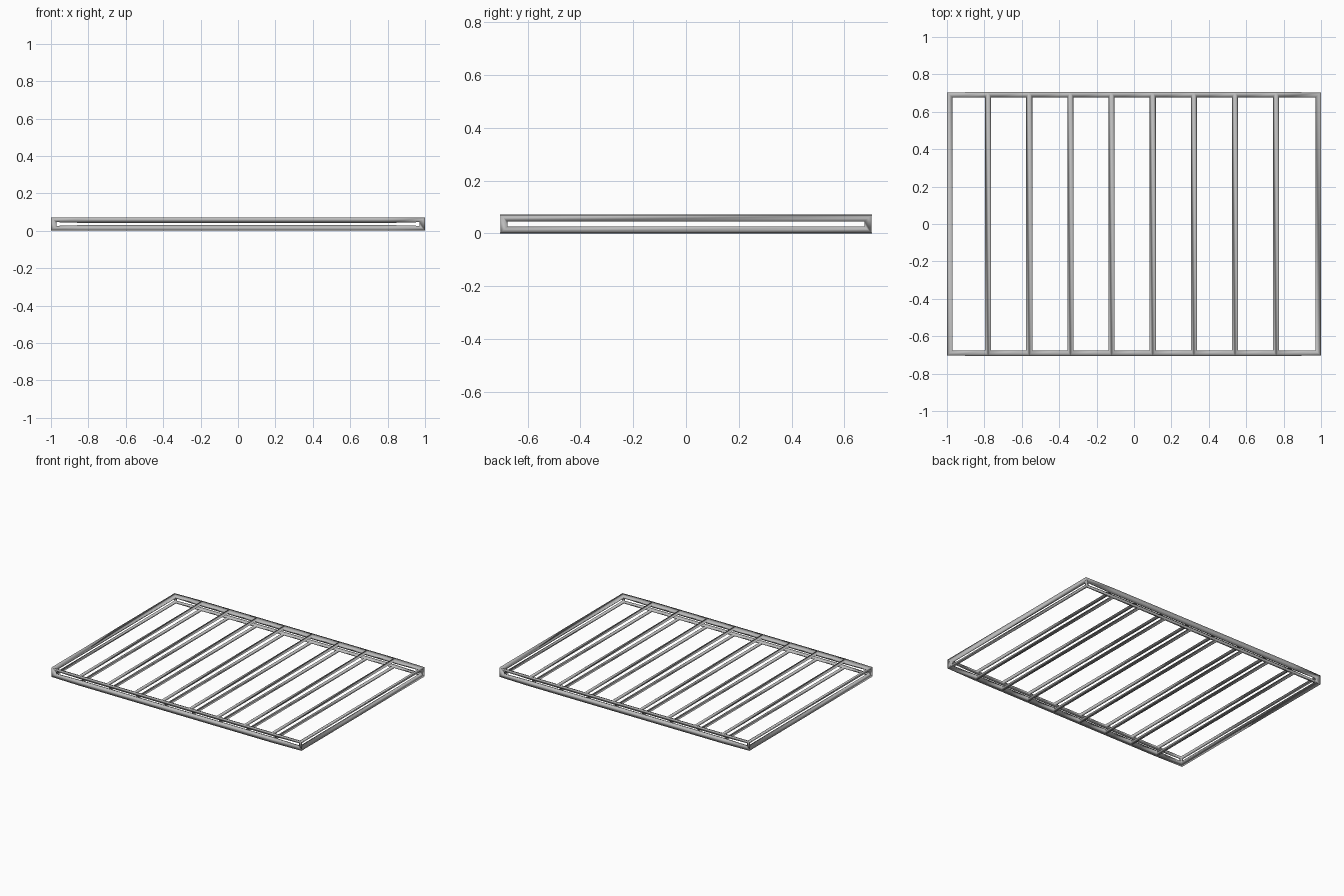
import bpy, bmesh
from mathutils import Vector

if "Cube" in bpy.data.objects:
    bpy.data.objects.remove(bpy.data.objects["Cube"])

T = 0.037                       # bar thickness
SX, SY = 1.25, 1.1              # bars are a little wider than they are tall
HX, HY = 0.9866, 0.6915         # bar centre lines
Z0, Z1 = 0.0131, 0.0589
RIBS = [-0.78 + 0.22 * i for i in range(8)]

steel = bpy.data.materials.new("steel grey")
steel.diffuse_color = (0.5, 0.5, 0.5, 1)
steel.use_nodes = True
steel.node_tree.nodes["Principled BSDF"].inputs["Base Color"].default_value = steel.diffuse_color

# Shallow box, sliced at each rib
bm = bmesh.new()
bmesh.ops.create_cube(bm, size=2)
for v in bm.verts:
    v.co = Vector((v.co.x * HX / SX, v.co.y * HY / SY, Z1 if v.co.z > 0 else Z0))
for x in RIBS:
    bmesh.ops.bisect_plane(bm, geom=bm.verts[:] + bm.edges[:] + bm.faces[:],
                           plane_co=(x / SX, 0, 0), plane_no=(1, 0, 0))

# Only the four corners keep an upright, so the long sides are open slots
uprights = [e for e in bm.edges
            if abs(e.verts[0].co.z - e.verts[1].co.z) > 0.01
            and abs(e.verts[0].co.x) < HX / SX - 0.01]
bmesh.ops.dissolve_edges(bm, edges=uprights, use_verts=False)
bm.normal_update()
mesh = bpy.data.meshes.new("ribbed_frame")
bm.to_mesh(mesh)
bm.free()
mesh.materials.append(steel)
frame = bpy.data.objects.new("ribbed_frame", mesh)
frame.scale = (SX, SY, 1)
bpy.context.collection.objects.link(frame)

# Every edge of the box becomes a bar
wire = frame.modifiers.new("bars", 'WIREFRAME')
wire.thickness = T
wire.offset = 0
wire.use_even_offset = False
wire.use_relative_offset = False
wire.use_replace = True
mesh.shade_smooth()
